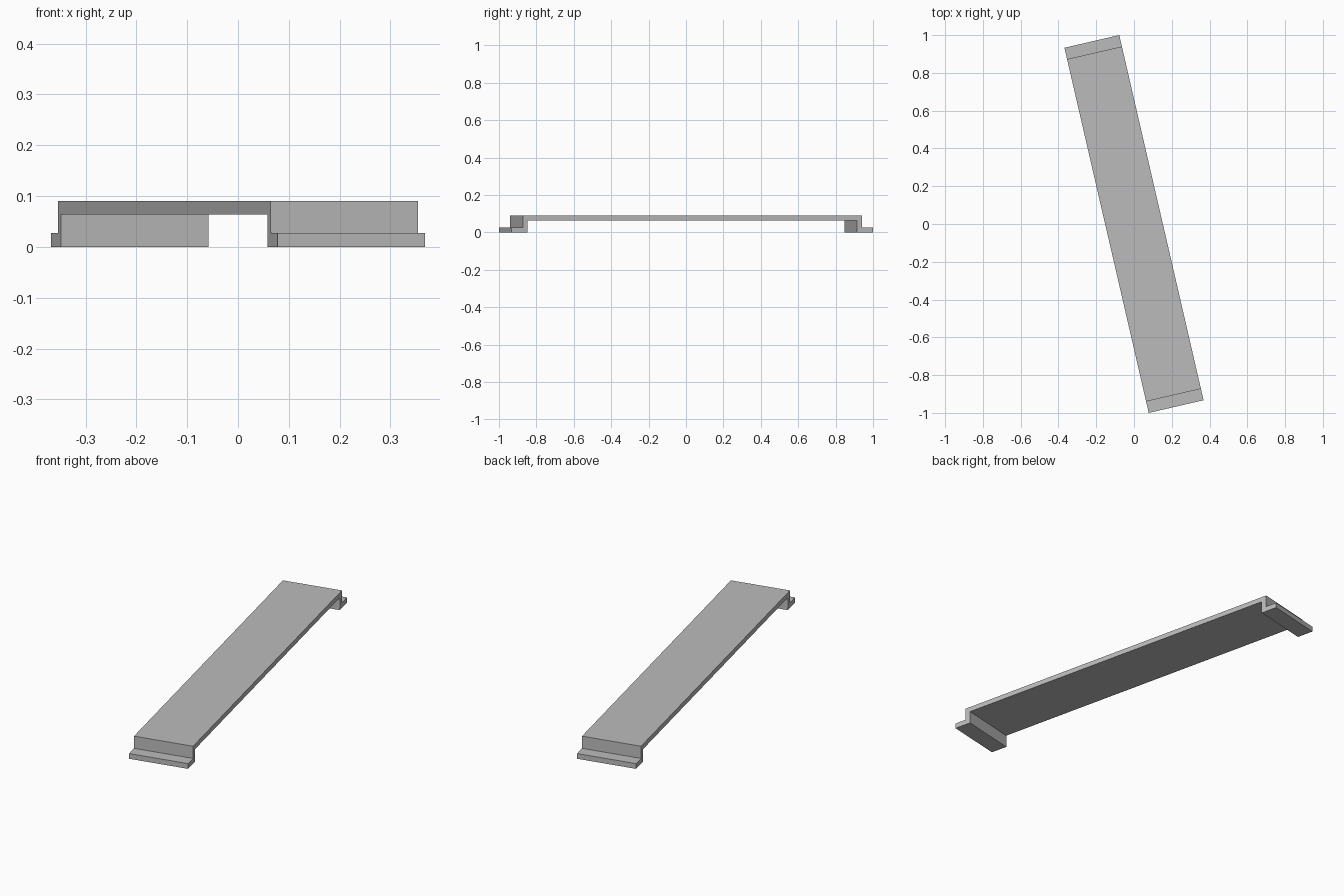
import bpy
import bmesh
from math import radians
from mathutils import Matrix

cube = bpy.data.objects.get("Cube")
if cube:
    bpy.data.objects.remove(cube, do_unlink=True)

# Plain grey material
grey = bpy.data.materials.new("plain_grey")
grey.use_nodes = True
colour = (0.5, 0.5, 0.5, 1)
grey.diffuse_color = colour
grey.node_tree.nodes["Principled BSDF"].inputs["Base Color"].default_value = colour

HALF_WIDTH = 0.149
END = 0.992            # tip of the foot flange
OUTER = END - 0.062    # outer face of the riser
INNER = END - 0.089    # inner face of the riser
FLANGE, UNDERSIDE, TOP = 0.027, 0.064, 0.09

# Side profile of one half, mirrored into a full bracket outline
half = [(INNER, UNDERSIDE), (INNER, 0), (END, 0),
        (END, FLANGE), (OUTER, FLANGE), (OUTER, TOP)]
outline = half + [(-y, z) for y, z in reversed(half)]

# Extrude the outline across the width and turn the strip
bm = bmesh.new()
face = bm.faces.new([bm.verts.new((-HALF_WIDTH, y, z)) for y, z in outline])
result = bmesh.ops.extrude_face_region(bm, geom=[face], use_keep_orig=True)
moved = [v for v in result["geom"] if isinstance(v, bmesh.types.BMVert)]
bmesh.ops.translate(bm, verts=moved, vec=(2 * HALF_WIDTH, 0, 0))
bmesh.ops.recalc_face_normals(bm, faces=bm.faces)
bmesh.ops.transform(bm, matrix=Matrix.Rotation(radians(13), 4, "Z"), verts=bm.verts)

mesh = bpy.data.meshes.new("raised_strip_with_feet")
bm.to_mesh(mesh)
bm.free()
mesh.materials.append(grey)
strip = bpy.data.objects.new("raised_strip_with_feet", mesh)
bpy.context.collection.objects.link(strip)
